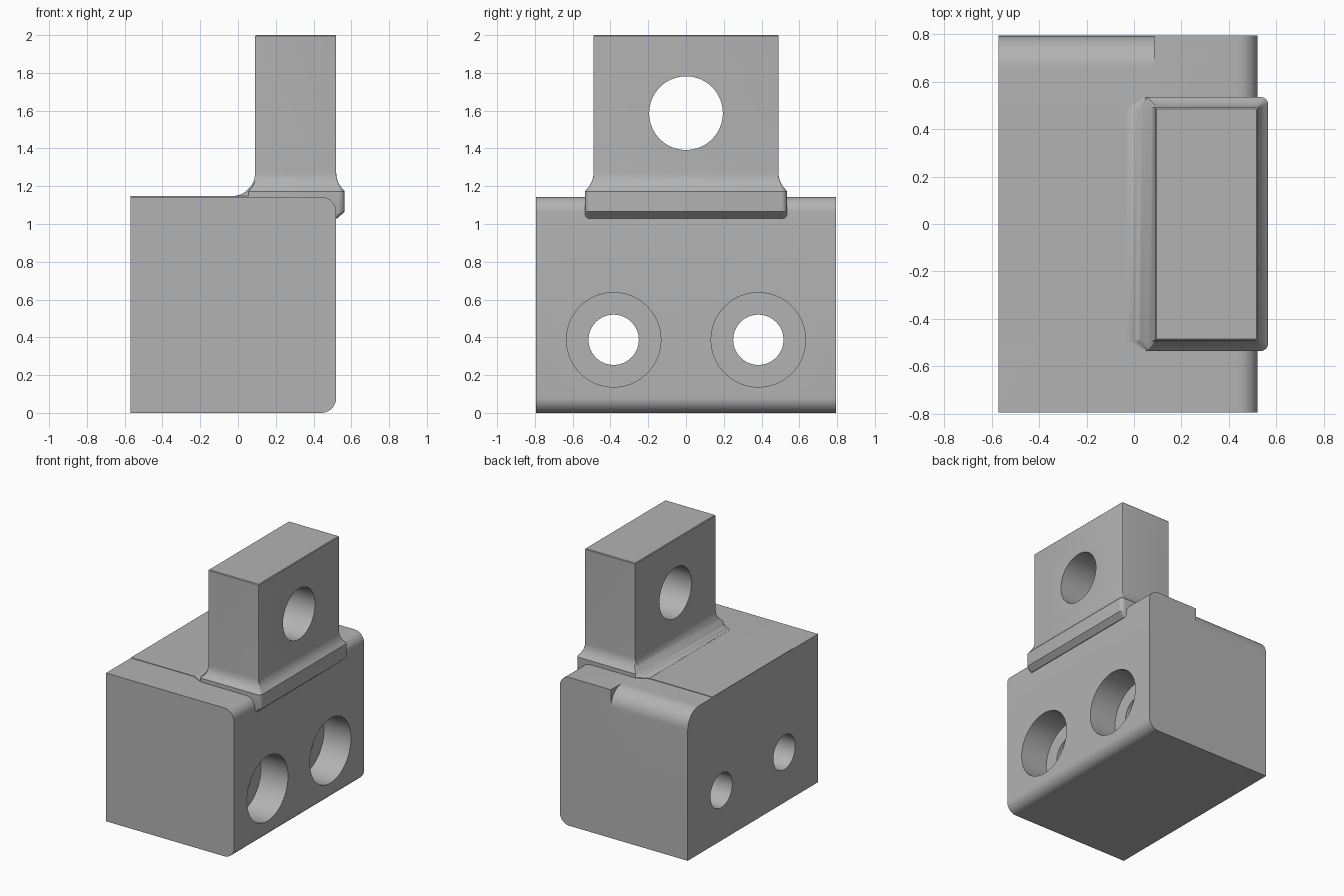
import bpy, bmesh, math
from mathutils import Matrix

if "Cube" in bpy.data.objects:
    bpy.data.objects.remove(bpy.data.objects["Cube"])

grey = bpy.data.materials.new("plain grey")
grey.diffuse_color = (0.45, 0.45, 0.45, 1)
grey.use_nodes = True
grey.node_tree.nodes["Principled BSDF"].inputs["Base Color"].default_value = grey.diffuse_color


def make_object(name, bm):
    bmesh.ops.recalc_face_normals(bm, faces=bm.faces)
    mesh = bpy.data.meshes.new(name)
    bm.to_mesh(mesh)
    bm.free()
    mesh.materials.append(grey)
    ob = bpy.data.objects.new(name, mesh)
    bpy.context.collection.objects.link(ob)
    return ob


def loft(name, rings):
    """Skin a stack of equal-length point rings and cap both ends."""
    bm = bmesh.new()
    rows = [[bm.verts.new(p) for p in ring] for ring in rings]
    n = len(rows[0])
    for a, b in zip(rows, rows[1:]):
        for i in range(n):
            j = (i + 1) % n
            bm.faces.new((a[i], a[j], b[j], b[i]))
    bm.faces.new(rows[0])
    bm.faces.new(rows[-1])
    return make_object(name, bm)


def cylinder_x(name, radius, x0, x1, y, z):
    bm = bmesh.new()
    place = Matrix.Translation(((x0 + x1) / 2, y, z)) @ Matrix.Rotation(math.pi / 2, 4, 'Y')
    bmesh.ops.create_cone(bm, cap_ends=True, segments=64, radius1=radius,
                          radius2=radius, depth=x1 - x0, matrix=place)
    return make_object(name, bm)


def arc(cx, cy, r, a0, a1, n=10):
    return [(cx + r * math.cos(math.radians(a0 + (a1 - a0) * i / n)),
             cy + r * math.sin(math.radians(a0 + (a1 - a0) * i / n))) for i in range(n + 1)]


def cut(target, cutter):
    cutter.hide_render = True
    mod = target.modifiers.new("cut", 'BOOLEAN')
    mod.operation, mod.solver, mod.object = 'DIFFERENCE', 'EXACT', cutter
    bpy.context.view_layer.objects.active = target
    bpy.ops.object.modifier_apply(modifier=mod.name)
    bpy.data.objects.remove(cutter)


def smooth(ob, angle=30):
    bpy.ops.object.select_all(action='DESELECT')
    ob.select_set(True)
    bpy.context.view_layer.objects.active = ob
    bpy.ops.object.shade_smooth_by_angle(angle=math.radians(angle))


LEFT, RIGHT, HALF_Y, TOP = -0.57, 0.52, 0.793, 1.143

# Base block with two rounded long edges
profile = [(LEFT, 0)] + arc(RIGHT - 0.08, 0.08, 0.08, -90, 0) \
    + arc(RIGHT - 0.08, TOP - 0.08, 0.08, 0, 90) + [(LEFT, TOP)]
block = loft("base_block", [[(x, y, z) for x, z in profile] for y in (-HALF_Y, HALF_Y)])

# Counterbored bolt holes
for y in (-0.383, 0.383):
    cut(block, cylinder_x("bolt_hole", 0.133, -0.8, 0.8, y, 0.387))
    cut(block, cylinder_x("counterbore", 0.25, RIGHT - 0.23, 0.8, y, 0.387))

# Rounded back top edge, stopping part way along the block
r = 0.135
corner = arc(HALF_Y - r, TOP - r, r, 0, 90, 12)
corner = [(HALF_Y + 0.05, TOP - r)] + corner + [(HALF_Y - r, TOP + 0.05), (HALF_Y + 0.05, TOP + 0.05)]
cut(block, loft("edge_cutter", [[(x, y, z) for y, z in corner] for x in (-0.7, 0.085)]))
smooth(block)

# Thin raised pad on top of the block
pad = loft("top_pad", [[(-0.569, -0.49, z), (0.3, -0.49, z), (0.3, 0.49, z), (-0.569, 0.49, z)]
                       for z in (1.1, 1.147)])


# Upright lug with a flared foot
def lug_ring(z, left, flare, right=None, inset=0.0):
    right = 0.52 + flare if right is None else right
    right -= inset
    half = 0.49 + flare - inset
    c = max(0.7 * flare, 0.005)
    mid = max(left + 0.01, 0.10 - flare)
    side = [(left + inset, 0.49 - inset), (mid, half)] + arc(right - c, half - c, c, 90, 0, 4)
    return [(x, y, z) for x, y in side] + [(x, -y, z) for x, y in reversed(side)]


R, FOOT = 0.122, 1.27
rings = [lug_ring(1.03, -0.032, 0.045, 0.525), lug_ring(1.065, -0.032, 0.045)]
for i in range(12, -1, -1):
    a = math.radians(90 * i / 12)
    spread = R * (1 - math.cos(a))
    rings.append(lug_ring(FOOT - R * math.sin(a), 0.09 - spread, min(spread, 0.045)))
rings += [lug_ring(1.995, 0.09, 0), lug_ring(2.0, 0.09, 0, inset=0.005)]
lug = loft("lug", rings)
cut(lug, cylinder_x("pin_hole", 0.195, -0.3, 0.8, 0, 1.587))
smooth(lug)
